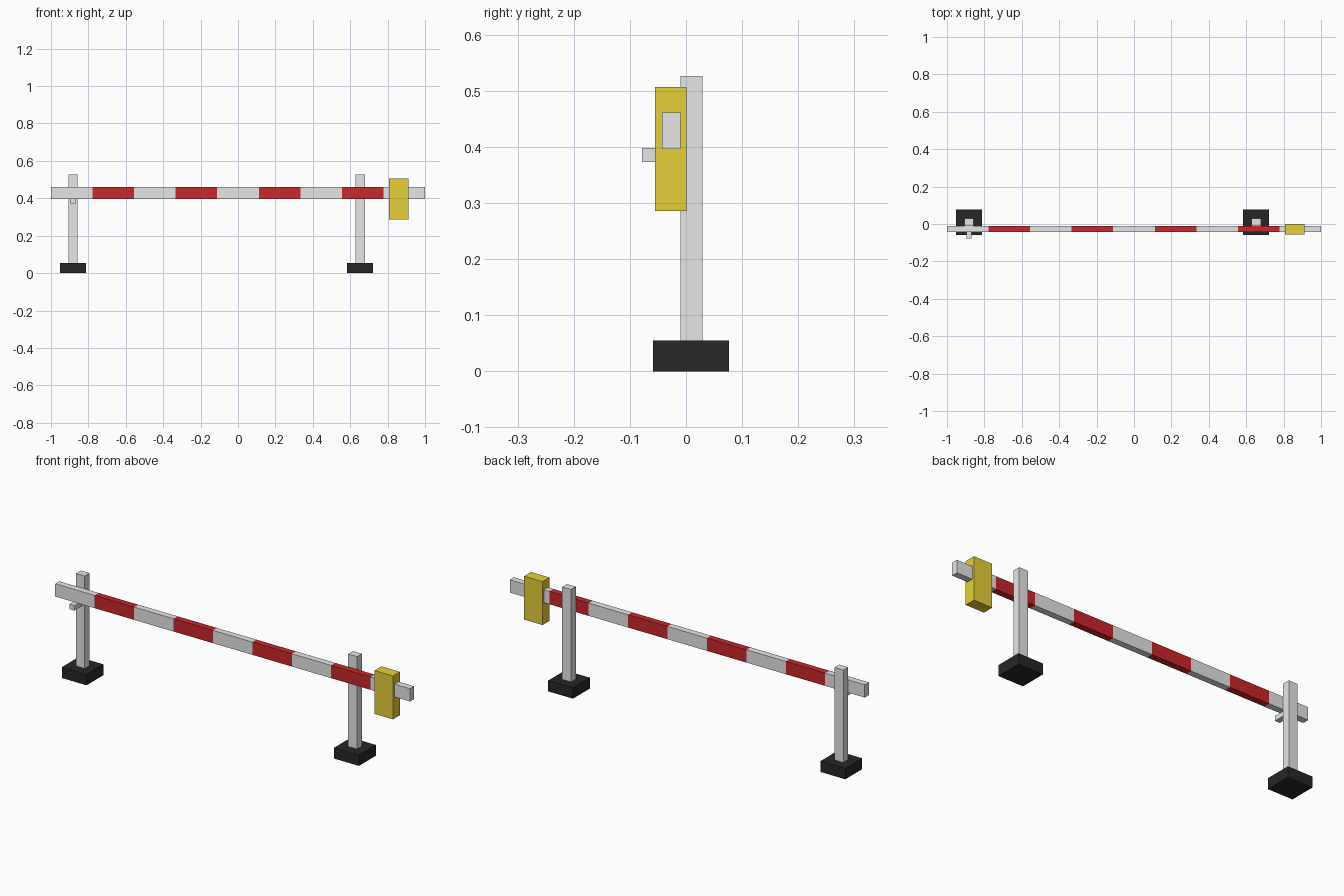
import bpy, bmesh

if "Cube" in bpy.data.objects:
    bpy.data.objects.remove(bpy.data.objects["Cube"])


def material(name, rgb):
    m = bpy.data.materials.new(name)
    m.diffuse_color = (*rgb, 1)
    m.use_nodes = True
    m.node_tree.nodes["Principled BSDF"].inputs["Base Color"].default_value = m.diffuse_color
    return m


GREY = material("light grey", (0.79, 0.79, 0.79))
RED = material("signal red", (0.58, 0.02, 0.025))
YELLOW = material("yellow", (0.79, 0.63, 0.04))
BLACK = material("rubber black", (0.02, 0.02, 0.02))


def box(name, x, y, z, *mats, segments=1):
    """Box from (min, max) ranges, optionally cut into equal slices along x."""
    bm = bmesh.new()
    bmesh.ops.create_cube(bm, size=1)
    for v in bm.verts:
        v.co = [r[0] if c < 0 else r[1] for c, r in zip(v.co, (x, y, z))]
    step = (x[1] - x[0]) / segments
    for i in range(1, segments):
        bmesh.ops.bisect_plane(bm, geom=bm.verts[:] + bm.edges[:] + bm.faces[:],
                               plane_co=(x[0] + i * step, 0, 0), plane_no=(1, 0, 0))
    # alternate colours slice by slice
    if segments > 1:
        for f in bm.faces:
            i = int((f.calc_center_median().x - x[0]) / step)
            f.material_index = min(i, segments - 1) % len(mats)
    bmesh.ops.recalc_face_normals(bm, faces=bm.faces[:])
    me = bpy.data.meshes.new(name)
    bm.to_mesh(me)
    bm.free()
    for m in mats:
        me.materials.append(m)
    ob = bpy.data.objects.new(name, me)
    bpy.context.collection.objects.link(ob)
    return ob


def around(c, half):
    return (c - half, c + half)


# two posts on heavy feet
for side, cx in (("left", -0.882), ("right", 0.653)):
    box(side + "_foot", around(cx, 0.07), (-0.059, 0.077), (0, 0.055), BLACK)
    box(side + "_post", around(cx, 0.025), (-0.01, 0.029), (0.05, 0.526), GREY)

# striped barrier beam, nine slices
box("barrier_beam", (-1, 1), (-0.043, -0.01), (0.396, 0.461), GREY, RED, segments=9)

# catch below the beam on the left post
box("beam_catch", around(-0.882, 0.014), (-0.078, -0.005), (0.373, 0.398), GREY)

# counterweight around the right end
box("counterweight", (0.808, 0.912), (-0.055, 0.001), (0.286, 0.507), YELLOW)
